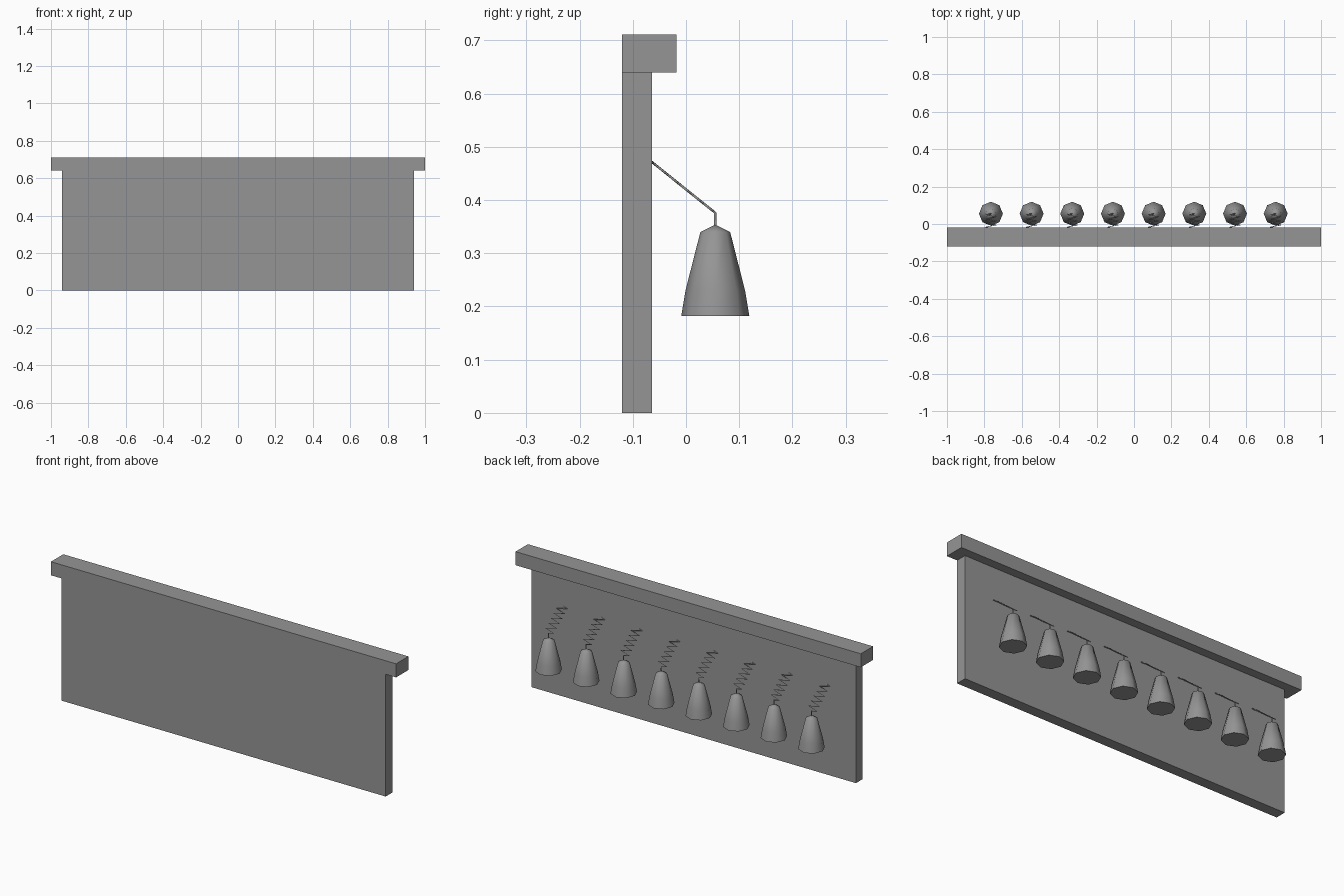
import bpy, bmesh, math
from mathutils import Vector

if "Cube" in bpy.data.objects:
    bpy.data.objects.remove(bpy.data.objects["Cube"])

grey = bpy.data.materials.new("plain grey")
grey.diffuse_color = (0.3, 0.3, 0.3, 1)
grey.use_nodes = True
grey.node_tree.nodes["Principled BSDF"].inputs["Base Color"].default_value = grey.diffuse_color


def finish(name, bm):
    bmesh.ops.recalc_face_normals(bm, faces=bm.faces)
    me = bpy.data.meshes.new(name)
    bm.to_mesh(me)
    bm.free()
    me.materials.append(grey)
    ob = bpy.data.objects.new(name, me)
    bpy.context.collection.objects.link(ob)
    return ob


def box(name, lo, hi):
    bm = bmesh.new()
    bmesh.ops.create_cube(bm, size=1)
    for v in bm.verts:
        v.co = [(a + b) / 2 + c * (b - a) for a, b, c in zip(lo, hi, v.co)]
    return finish(name, bm)


def smooth(ob, angle):
    bpy.ops.object.select_all(action='DESELECT')
    ob.select_set(True)
    bpy.context.view_layer.objects.active = ob
    bpy.ops.object.shade_smooth_by_angle(angle=math.radians(angle))


# Eight-sided bell: closed rim, flared wall, pointed crown
def bell(name, x, y):
    bm = bmesh.new()
    rings = []
    for r, z in [(0.064, 0.182), (0.056, 0.23), (0.028, 0.34)]:
        rings.append([bm.verts.new((x + r * math.cos(i * math.pi / 4),
                                    y + r * math.sin(i * math.pi / 4), z)) for i in range(8)])
    tip = bm.verts.new((x, y, 0.354))
    bm.faces.new(rings[0])
    for i in range(8):
        j = (i + 1) % 8
        for a, b in zip(rings, rings[1:]):
            bm.faces.new((a[i], a[j], b[j], b[i]))
        bm.faces.new((rings[-1][i], rings[-1][j], tip))
    smooth(finish(name, bm), 50)


# Zigzag wire spring from the board down to the bell crown
def spring(name, x, y):
    top, low = Vector((x, -0.066, 0.473)), Vector((x, y, 0.376))
    steps, swing = 11, 0.027
    pts = [top]
    for i in range(steps):
        p = top.lerp(low, (i + 0.5) / steps)
        p.x += swing if i % 2 else -swing
        pts.append(p)
    pts += [low, Vector((x, y, 0.35))]
    cu = bpy.data.curves.new(name, 'CURVE')
    cu.dimensions = '3D'
    cu.bevel_depth = 0.0028
    cu.bevel_resolution = 0
    cu.use_fill_caps = True
    sp = cu.splines.new('POLY')
    sp.points.add(len(pts) - 1)
    for q, p in zip(sp.points, pts):
        q.co = (*p, 1)
    cu.materials.append(grey)
    bpy.context.collection.objects.link(bpy.data.objects.new(name, cu))


# Back board and top ledge
box("board", (-0.94, -0.12, 0), (0.94, -0.064, 0.64))
box("ledge", (-1, -0.12, 0.64), (1, -0.018, 0.711))

# Row of bells on springs
for k in range(8):
    x = -0.765 + k * 0.2175
    bell(f"bell_{k + 1}", x, 0.055)
    spring(f"spring_{k + 1}", x, 0.055)
